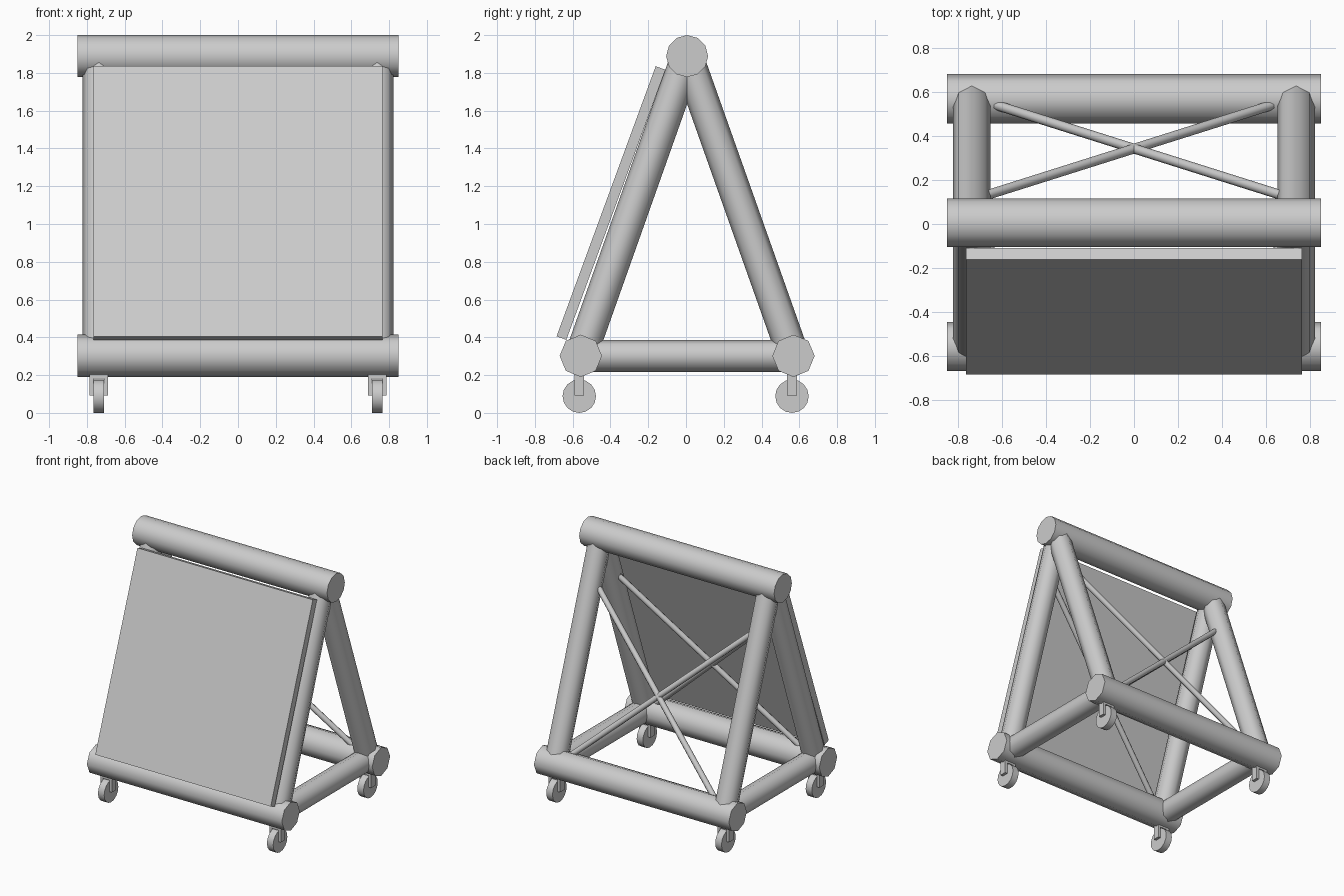
import bpy, math
from mathutils import Vector

if "Cube" in bpy.data.objects:
    bpy.data.objects.remove(bpy.data.objects["Cube"])

CY = 0.006          # centre line of the frame in y
HALF = 0.563        # half depth between base rails
BASE_Z, TOP_Z = 0.302, 1.889
LEG_X = 0.737


def tube(name, a, b, r, sides):
    """Smooth capped tube from point a to point b."""
    a, b = Vector(a), Vector(b)
    d = b - a
    bpy.ops.mesh.primitive_cylinder_add(vertices=sides, radius=r, depth=d.length,
                                        location=(a + b) / 2)
    ob = bpy.context.object
    ob.name = name
    ob.rotation_euler = d.to_track_quat('Z', 'Y').to_euler()
    bpy.ops.object.shade_smooth_by_angle(angle=math.radians(50))
    return ob


def box(name, loc, size, rot_x=0.0):
    bpy.ops.mesh.primitive_cube_add(size=1, location=loc, rotation=(rot_x, 0, 0))
    ob = bpy.context.object
    ob.name = name
    ob.scale = size
    bpy.ops.object.transform_apply(location=False, rotation=False, scale=True)
    return ob


# Ridge rail along the top
tube("top_rail", (-0.85, CY, TOP_Z), (0.85, CY, TOP_Z), 0.111, 12)

for sy, face in ((-1, "front"), (1, "back")):
    y = CY + sy * HALF
    # Base rail
    tube(face + "_base_rail", (-0.85, y, BASE_Z), (0.85, y, BASE_Z), 0.112, 8)

    # Point on the sloping leg plane at height z
    def on_plane(x, z):
        return (x, CY + sy * HALF * (TOP_Z - z) / (TOP_Z - BASE_Z), z)

    for sx, side in ((-1, "left"), (1, "right")):
        x = sx * LEG_X
        # Leg and diagonal brace
        tube(f"{face}_{side}_leg", on_plane(x, BASE_Z), on_plane(x, TOP_Z), 0.085, 8)
        tube(f"{face}_{side}_brace", on_plane(sx * 0.68, 0.335), on_plane(-sx * 0.68, 1.545),
             0.022, 8)
        # Caster: wheel, fork plates and fork bridge
        wy = y - 0.008
        tube(f"{face}_{side}_wheel", (x - 0.027, wy, 0.0885), (x + 0.027, wy, 0.0885), 0.0885, 16)
        for k in (-1, 1):
            box(f"{face}_{side}_fork_plate", (x + k * 0.039, wy, 0.147), (0.022, 0.052, 0.11))
        box(f"{face}_{side}_fork_bridge", (x, wy, 0.193), (0.10, 0.052, 0.022))

# Side rails joining the two base rails
for sx, side in ((-1, "left"), (1, "right")):
    tube(side + "_side_rail", (sx * LEG_X, CY - HALF, BASE_Z), (sx * LEG_X, CY + HALF, BASE_Z),
         0.085, 8)

# Leaning front panel
box("front_panel", (-0.0, -0.397, 1.111), (1.53, 0.055, 1.523), -math.atan2(0.525, 1.43))
